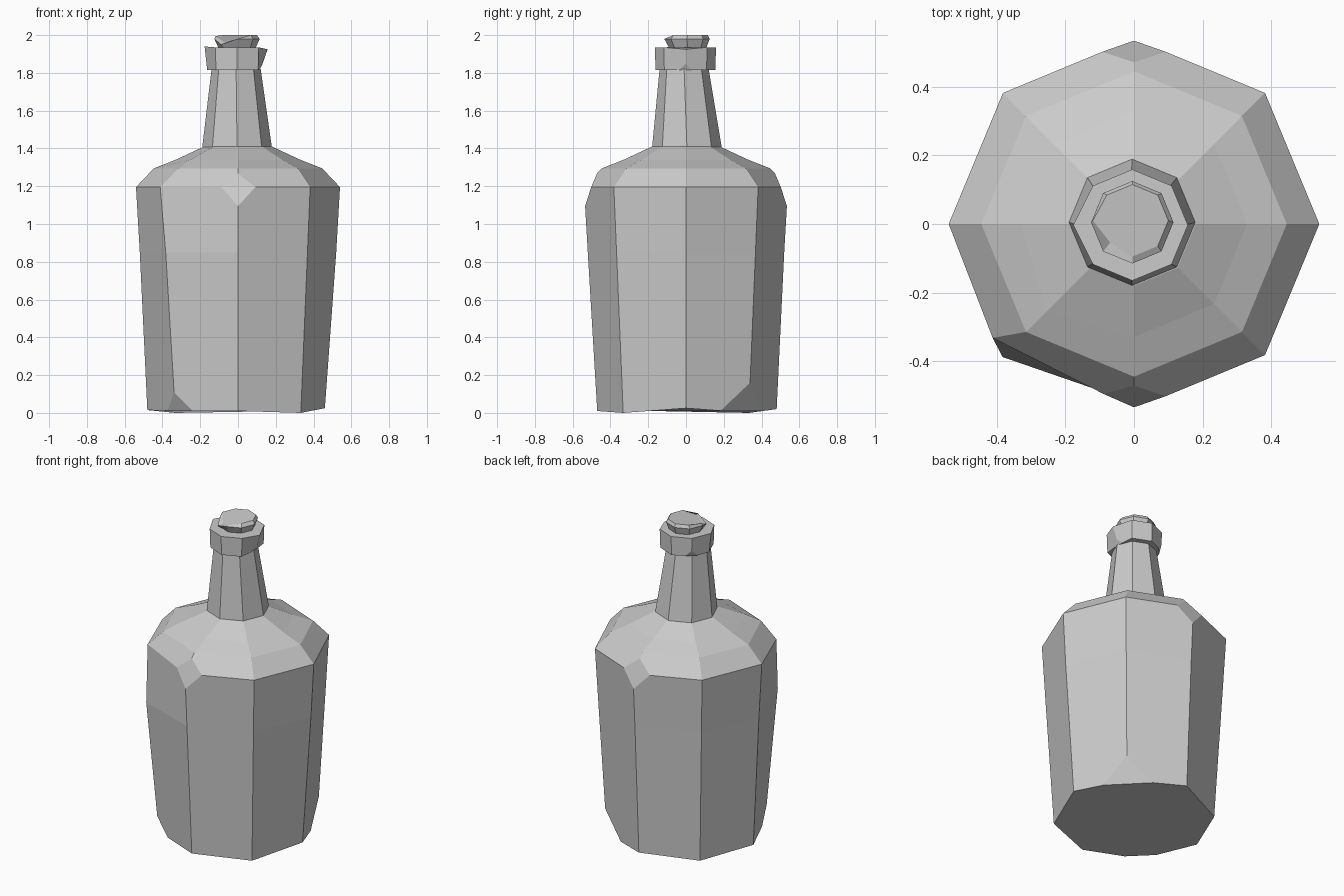
import bpy, bmesh
from math import sin, cos, radians
from mathutils import Vector

if "Cube" in bpy.data.objects:
    bpy.data.objects.remove(bpy.data.objects["Cube"], do_unlink=True)

SIDES = 8

grey = bpy.data.materials.new("plain grey")
grey.use_nodes = True
tone = (0.6, 0.6, 0.6, 1)
grey.diffuse_color = tone
grey.node_tree.nodes["Principled BSDF"].inputs["Base Color"].default_value = tone


def loft(name, rings, nudges, chips=()):
    """Join eight-sided rings (radius, z, x, y); nudge single corners, then chip some."""
    bm = bmesh.new()
    rows = []
    for radius, z, cx, cy in rings:
        row = []
        for i in range(SIDES):
            a = radians(i * 360 / SIDES)
            row.append(bm.verts.new((cx + radius * cos(a), cy + radius * sin(a), z)))
        rows.append(row)
    for ring, corner, offset in nudges:
        rows[ring][corner].co += Vector(offset)
    for low, high in zip(rows, rows[1:]):
        for i in range(SIDES):
            j = (i + 1) % SIDES
            bm.faces.new((low[i], low[j], high[j], high[i]))
    bm.faces.new(rows[0][::-1])
    bm.faces.new(rows[-1])
    # broken corners
    for ring, corner, size in chips:
        bmesh.ops.bevel(bm, geom=[rows[ring][corner]], offset=size,
                        offset_type='OFFSET', segments=1, profile=0.5,
                        affect='VERTICES')
    bmesh.ops.recalc_face_normals(bm, faces=bm.faces[:])
    mesh = bpy.data.meshes.new(name)
    bm.to_mesh(mesh)
    bm.free()
    mesh.materials.append(grey)
    obj = bpy.data.objects.new(name, mesh)
    bpy.context.collection.objects.link(obj)
    return obj


# Corners count anticlockwise from +x: 2 is the back, 4 is -x, 6 is the front.

# Body with sloping shoulders
loft("bottle_body",
     [(0.47, 0.0, 0, 0),
      (0.52, 0.85, 0, 0),
      (0.54, 1.195, 0, 0),
      (0.445, 1.295, 0, 0),
      (0.33, 1.34, 0, 0),
      (0.18, 1.41, 0, 0)],
     [(0, 0, (-0.01, 0, 0.025)), (0, 4, (-0.01, 0, 0.015)), (0, 5, (0, 0, 0.01)),
      (0, 2, (0, 0.01, 0.02)), (0, 6, (0, 0, 0.01)),
      (1, 5, (-0.015, -0.02, 0)), (2, 5, (-0.03, 0.05, 0)),
      (4, 5, (-0.02, -0.02, 0))],
     [(2, 6, 0.1), (2, 2, 0.1), (0, 1, 0.16), (0, 5, 0.1)])

# Tapering neck
loft("neck",
     [(0.185, 1.4, -0.005, 0.005), (0.13, 1.82, -0.01, -0.01)], [])

# Lip collar
loft("neck_collar",
     [(0.158, 1.815, -0.005, -0.003), (0.162, 1.935, -0.005, -0.003)],
     [(0, 0, (-0.035, 0, 0)), (1, 4, (-0.01, 0, 0.005)), (1, 0, (0, 0, -0.01))],
     [(0, 0, 0.035), (0, 3, 0.04)])

# Flared stopper with one broken corner
loft("stopper",
     [(0.095, 1.925, -0.005, 0.01), (0.12, 1.98, -0.005, 0.005),
      (0.105, 2.0, -0.005, 0.01)],
     [(1, 5, (0, 0, -0.03)), (2, 5, (0.01, 0.01, -0.04)),
      (2, 6, (0, 0, -0.02)), (2, 4, (-0.01, 0, -0.005))])
